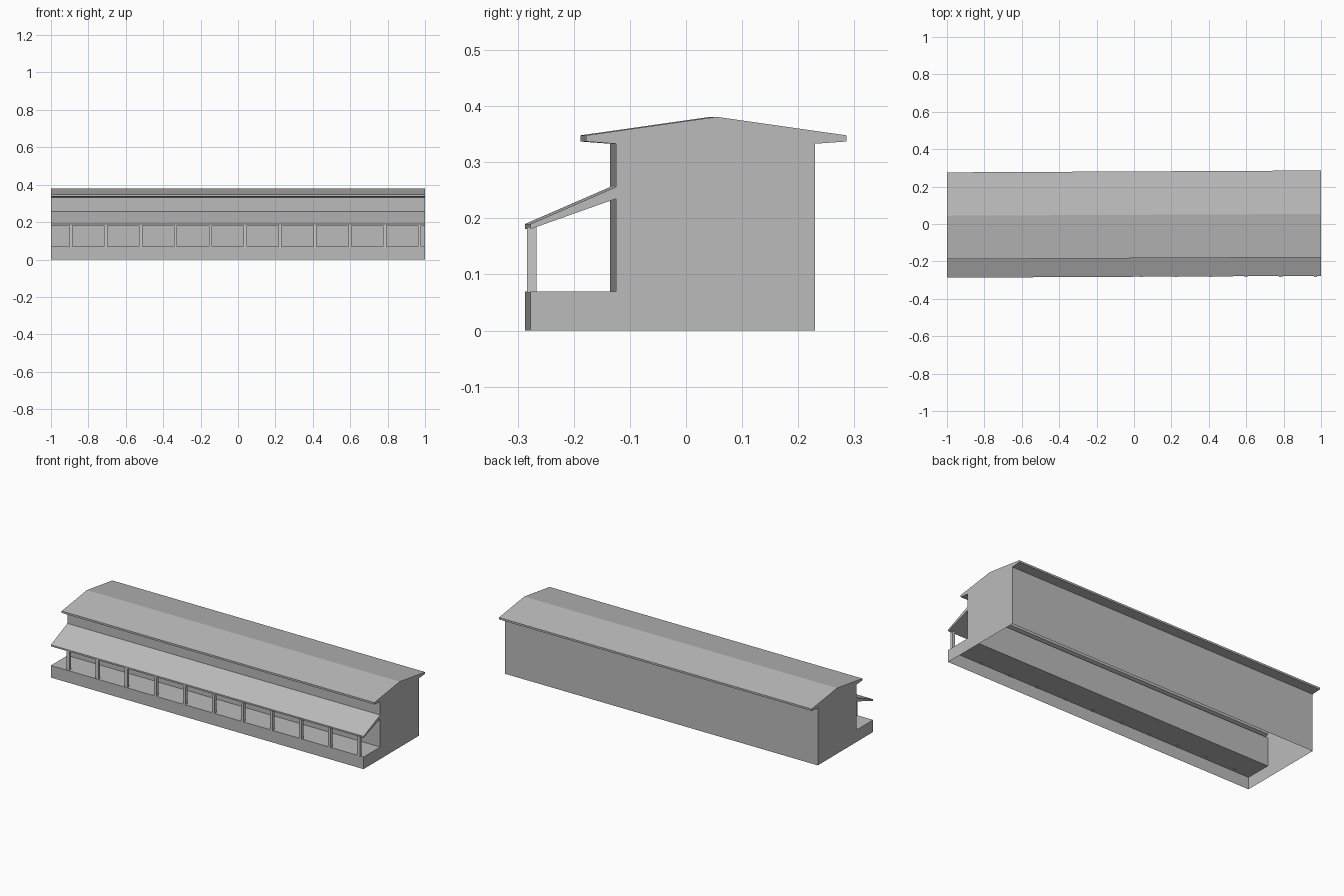
import bpy, bmesh

if "Cube" in bpy.data.objects:
    bpy.data.objects.remove(bpy.data.objects["Cube"])

SKEW = 0.005  # the hall runs very slightly out of square


def make_material(name, value):
    mat = bpy.data.materials.new(name)
    mat.diffuse_color = (value, value, value, 1)
    mat.use_nodes = True
    mat.node_tree.nodes["Principled BSDF"].inputs["Base Color"].default_value = mat.diffuse_color
    return mat


def finish(name, bm, mat):
    mesh = bpy.data.meshes.new(name)
    bm.to_mesh(mesh)
    bm.free()
    mesh.materials.append(mat)
    obj = bpy.data.objects.new(name, mesh)
    bpy.context.collection.objects.link(obj)
    return obj


plaster = make_material("light grey plaster", 0.5)
post_grey = make_material("pale grey post", 0.58)

# Hall cross-section (y, z), from platform foot over the roof to the back wall foot
section = [
    (-0.282, 0.0), (-0.282, 0.07), (-0.130, 0.07),       # platform
    (-0.130, 0.235), (-0.282, 0.181), (-0.282, 0.190),   # front wall, canopy
    (-0.130, 0.256), (-0.130, 0.333),                    # upper wall
    (-0.183, 0.337), (-0.183, 0.348), (0.049, 0.381),    # front roof slope
    (0.281, 0.348), (0.281, 0.337), (0.225, 0.333),      # back roof slope
    (0.225, 0.0),                                        # back wall
]

# Hollow shell with gable ends and an open underside
bm = bmesh.new()
left = [bm.verts.new((-1, y - SKEW, z)) for y, z in section]
right = [bm.verts.new((1, y + SKEW, z)) for y, z in section]
for i in range(len(section) - 1):
    bm.faces.new((left[i], right[i], right[i + 1], left[i + 1]))
bm.faces.new(left)
bm.faces.new(right[::-1])
bmesh.ops.recalc_face_normals(bm, faces=bm.faces)
finish("station_hall", bm, plaster)

# Square posts carrying the canopy
bm = bmesh.new()
width, bottom, top = 0.017, 0.068, 0.185
for i in range(11):
    cube = bmesh.ops.create_cube(bm, size=1)["verts"]
    bmesh.ops.scale(bm, verts=cube, vec=(width, width, top - bottom))
    bmesh.ops.translate(bm, verts=cube,
                        vec=(-0.893 + 0.1864 * i, -0.2745, (top + bottom) / 2))
finish("canopy_posts", bm, post_grey)
